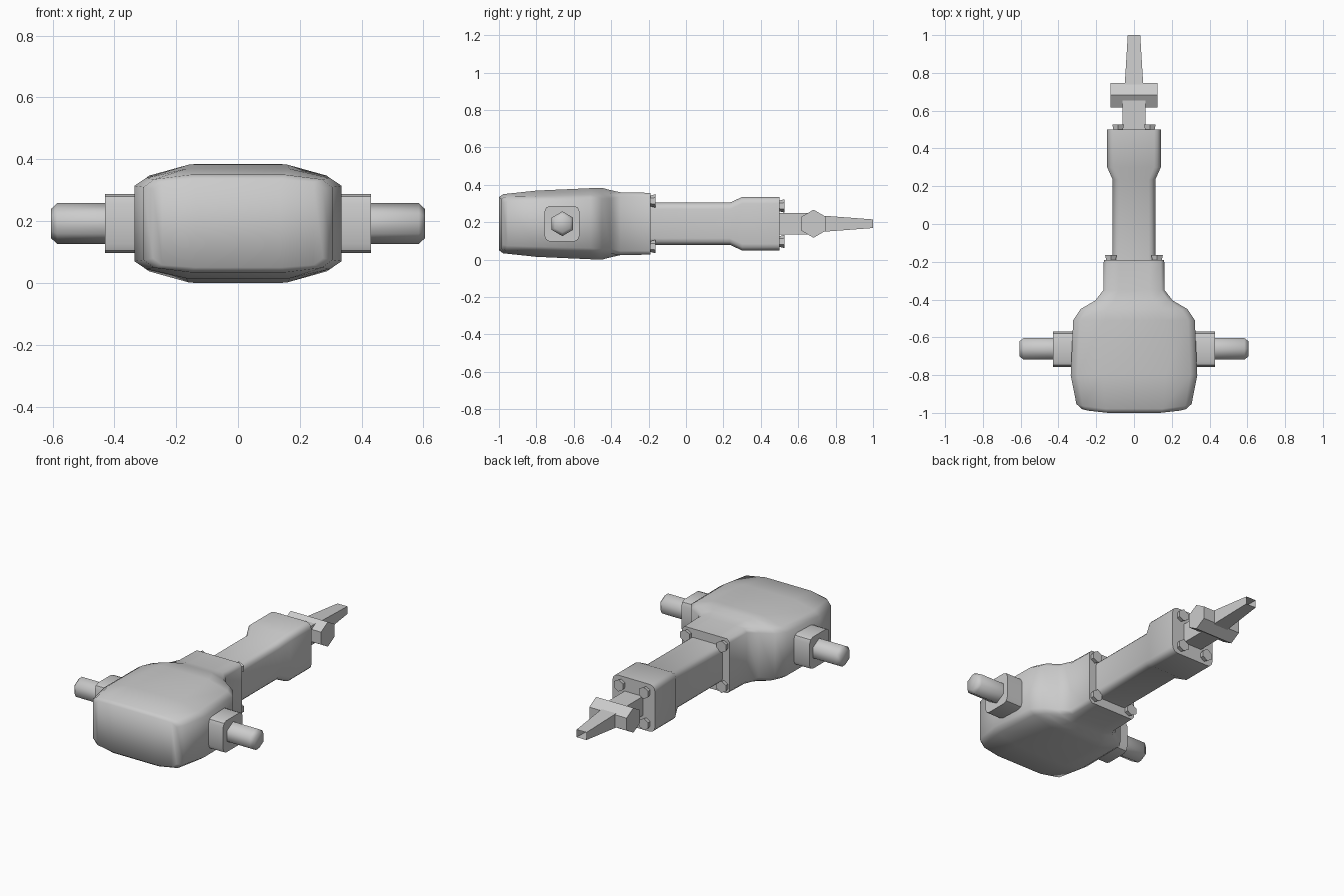
import bpy, bmesh
from math import sin, cos, pi, radians

cube = bpy.data.objects.get("Cube")
if cube:
    bpy.data.objects.remove(cube, do_unlink=True)

grey = bpy.data.materials.new("light grey metal")
grey.use_nodes = True
grey.diffuse_color = (0.6, 0.6, 0.6, 1)
grey.node_tree.nodes["Principled BSDF"].inputs["Base Color"].default_value = (0.6, 0.6, 0.6, 1)

MID = 0.192  # height of the long axis


def loft(name, rings, angle=35, open_end=False):
    """Skin a list of point rings and close the ends with strips of quads."""
    bm = bmesh.new()
    loops = [[bm.verts.new(p) for p in ring] for ring in rings]
    n = len(loops[0])
    for a, b in zip(loops, loops[1:]):
        for i in range(n):
            j = (i + 1) % n
            bm.faces.new((a[i], a[j], b[j], b[i]))
    for ring in loops[:1] if open_end else (loops[0], loops[-1]):
        for i in range(n // 2 - 1):
            bm.faces.new((ring[i], ring[i + 1], ring[n - 2 - i], ring[n - 1 - i]))
    bmesh.ops.recalc_face_normals(bm, faces=bm.faces)
    mesh = bpy.data.meshes.new(name)
    bm.to_mesh(mesh)
    bm.free()
    mesh.materials.append(grey)
    obj = bpy.data.objects.new(name, mesh)
    bpy.context.collection.objects.link(obj)
    bpy.ops.object.select_all(action='DESELECT')
    obj.select_set(True)
    bpy.context.view_layer.objects.active = obj
    bpy.ops.object.shade_smooth_by_angle(angle=radians(angle))
    return obj


def box_section(a, b, r=0, seg=1):
    """Rectangle with half sizes a, b and rounded corners."""
    if r == 0:
        return [(a, b), (-a, b), (-a, -b), (a, -b)]
    pts = []
    for k, (sx, sy) in enumerate(((1, 1), (-1, 1), (-1, -1), (1, -1))):
        for i in range(seg + 1):
            t = pi / 2 * (k + i / seg)
            pts.append((sx * (a - r) + r * cos(t), sy * (b - r) + r * sin(t)))
    return pts


def hexagon(r):
    """Hexagon with points at top and bottom."""
    return [(r * sin(i * pi / 3), r * cos(i * pi / 3)) for i in range(6)]


def along_y(section, y, x=0, z=MID):
    return [(x + u, y, z + v) for u, v in section]


def along_x(section, x, y):
    return [(x, y + u, MID + v) for u, v in section]


def body_ring(y, hx, hz, slope, drop, bow=0):
    """Twelve-point section with a crowned top and bottom and a bowed face."""
    half = [(0.5 * hx, hz, 0), (0.89 * hx, hz - slope, 0.6), (hx, hz - drop, 1)]
    top = [(-x, z, w) for x, z, w in reversed(half)] + half
    ring = top + [(x, -z, w) for x, z, w in reversed(top)]
    return [(x, y + bow * w, MID + z) for x, z, w in ring]


# Gear housing narrowing into the square neck
loft("gear_housing", [body_ring(*s) for s in (
    (-1.0, 0.275, 0.142, 0.008, 0.03, 0.02),
    (-0.978, 0.305, 0.158, 0.015, 0.04, 0.025),
    (-0.8, 0.335, 0.177, 0.03, 0.055),
    (-0.51, 0.322, 0.19, 0.035, 0.06),
    (-0.45, 0.282, 0.192, 0.034, 0.058),
    (-0.405, 0.205, 0.18, 0.02, 0.045),
    (-0.35, 0.162, 0.168, 0.0, 0.022),
    (-0.19, 0.16, 0.165, 0.0, 0.02))], 60)

# Tube with a flared end collar
loft("drive_tube", [along_y(box_section(a, b, r, 3), y) for y, a, b, r in (
    (-0.2, 0.113, 0.113, 0.035), (0.235, 0.113, 0.113, 0.035),
    (0.3, 0.142, 0.143, 0.035), (0.5, 0.142, 0.143, 0.035))])

# Output shaft, cross bar and tapered open-ended blade
loft("output_shaft", [along_y(box_section(0.061, 0.058), y) for y in (0.49, 0.67)])
loft("cross_bar", [along_x(hexagon(0.075), x, 0.682) for x in (-0.125, 0.125)])
loft("blade", [along_y(box_section(0.05, 0.044), 0.72),
               along_y(box_section(0.033, 0.023), 1.0)], open_end=True)

# Hexagonal bolts at the corners of both flanges
for flange, y, dx, dz in (("neck", -0.19, 0.122, 0.122), ("collar", 0.5, 0.084, 0.095)):
    for sx in (-1, 1):
        for sz in (-1, 1):
            name = f"{flange}_bolt_{'left' if sx > 0 else 'right'}_{'upper' if sz > 0 else 'lower'}"
            loft(name, [along_y(hexagon(r), y + d, sx * dx, MID + sz * dz)
                        for d, r in ((-0.01, 0.028), (0.004, 0.03), (0.027, 0.036))])

# Side mounting blocks and chamfered pins
for side, s in (("left", 1), ("right", -1)):
    loft(f"{side}_mount", [along_x(box_section(0.093, 0.096, 0.03, 2), s * x, -0.663)
                           for x in (0.25, 0.43)])
    loft(f"{side}_pin", [along_x(hexagon(r), s * x, -0.661)
                         for x, r in ((0.42, 0.066), (0.585, 0.066), (0.605, 0.047))], 62)
